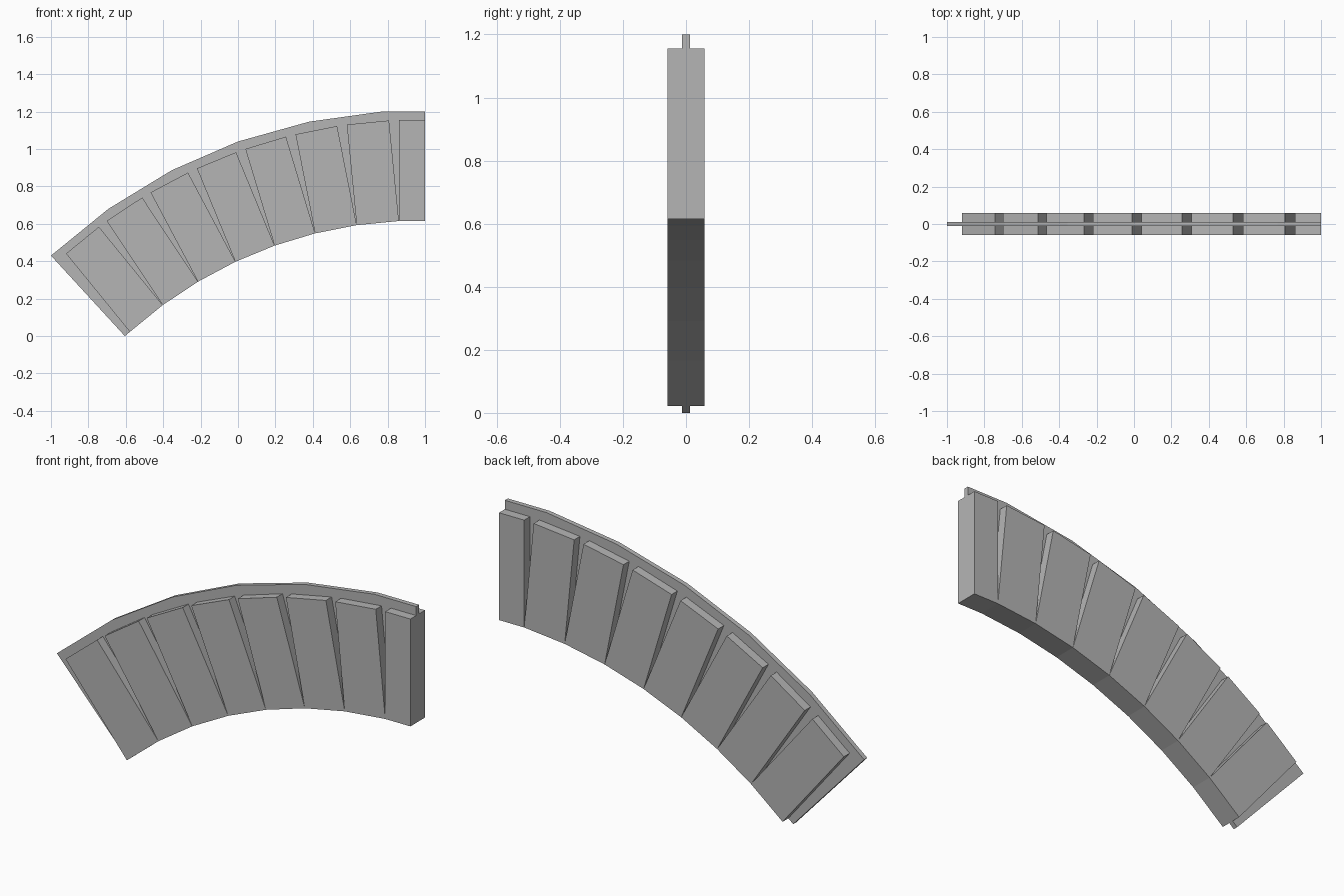
import bpy
import bmesh
from math import sin, cos, radians

cube = bpy.data.objects.get("Cube")
if cube:
    bpy.data.objects.remove(cube)

STONE = (0.46, 0.46, 0.46, 1)
stone = bpy.data.materials.new("grey stone")
stone.use_nodes = True
stone.diffuse_color = STONE
stone.node_tree.nodes["Principled BSDF"].inputs["Base Color"].default_value = STONE


def extrude_profile(name, points, half_depth):
    """Flat x-z outline extruded evenly either side of y = 0."""
    bm = bmesh.new()
    face = bm.faces.new([bm.verts.new((x, -half_depth, z)) for x, z in points])
    result = bmesh.ops.extrude_face_region(bm, geom=[face])
    verts = [v for v in result["geom"] if isinstance(v, bmesh.types.BMVert)]
    bmesh.ops.translate(bm, verts=verts, vec=(0, 2 * half_depth, 0))
    bmesh.ops.recalc_face_normals(bm, faces=bm.faces)
    mesh = bpy.data.meshes.new(name)
    bm.to_mesh(mesh)
    bm.free()
    mesh.materials.append(stone)
    obj = bpy.data.objects.new(name, mesh)
    bpy.context.collection.objects.link(obj)
    return obj


BLOCK_WIDTH, BLOCK_HEIGHT, BLOCK_HALF_DEPTH = 0.2265, 0.54, 0.058
TILT_STEP = radians(5.6)
CROWN_X, CROWN_Z = 0.86, 0.615

# Half keystone at the crown
extrude_profile("half_keystone", [
    (1, CROWN_Z), (1, CROWN_Z + BLOCK_HEIGHT),
    (CROWN_X, CROWN_Z + BLOCK_HEIGHT), (CROWN_X, CROWN_Z)], BLOCK_HALF_DEPTH)

# Rectangular arch blocks, each hinged on the lower corner of the previous one
x, z = CROWN_X, CROWN_Z
inner_edge = [(1, CROWN_Z), (x, z)]
for i in range(1, 8):
    c, s = cos(i * TILT_STEP), sin(i * TILT_STEP)
    nx, nz = x - BLOCK_WIDTH * c, z - BLOCK_WIDTH * s
    up_x, up_z = -BLOCK_HEIGHT * s, BLOCK_HEIGHT * c
    extrude_profile(f"arch_block_{i}", [
        (x, z), (x + up_x, z + up_z), (nx + up_x, nz + up_z), (nx, nz)],
        BLOCK_HALF_DEPTH)
    x, z = nx, nz
    inner_edge.append((x, z))

# Thin central web joining the blocks and standing proud of their tops
outer_edge = [(-0.605, 0), (-1, 0.43), (-0.693, 0.68), (-0.355, 0.886),
              (0, 1.04), (0.38, 1.146), (0.768, 1.2), (1, 1.2)]
extrude_profile("arch_web", inner_edge + outer_edge, 0.012)
